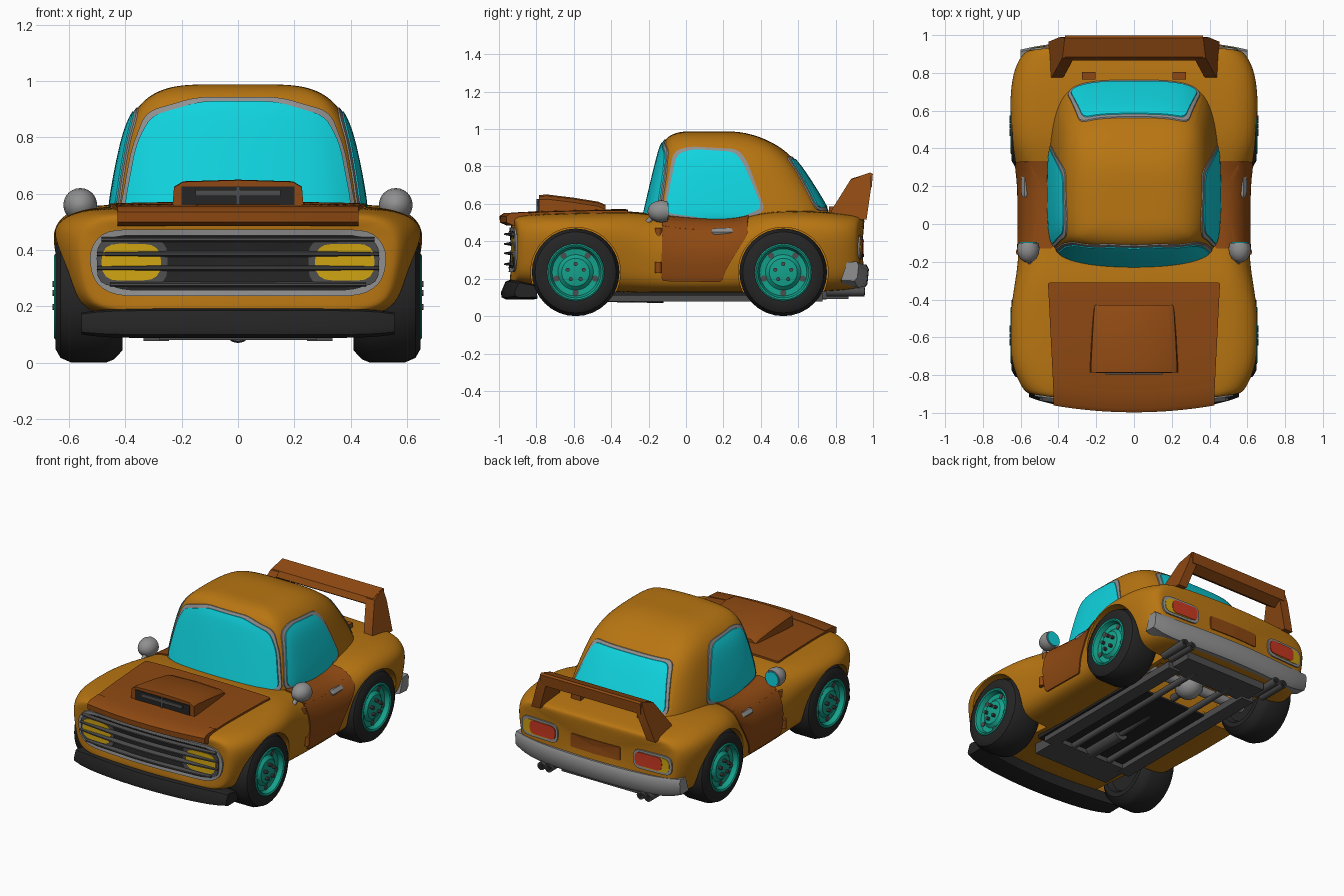
import bpy, bmesh, math
from mathutils import Vector
from mathutils.bvhtree import BVHTree

if "Cube" in bpy.data.objects:
    bpy.data.objects.remove(bpy.data.objects["Cube"])

COL = {"orange paint": (.48, .18, .006), "brown paint": (.27, .066, .006), "cyan glass": (.005, .66, .74),
       "teal rim": (.007, .36, .26), "light metal": (.28, .28, .28), "dark metal": (.075, .075, .075),
       "black rubber": (.018, .018, .018), "yellow lamp": (.62, .37, .006), "red lamp": (.58, .04, .015)}
M = {}
for k, c in COL.items():
    M[k] = bpy.data.materials.new(k)
    M[k].diffuse_color = (*c, 1)
ORANGE, BROWN, CYAN, TEAL, METAL, DARK, BLACK, YELLOW, RED = M.values()


def make(name, verts, faces, mat, fix=True):
    me = bpy.data.meshes.new(name)
    me.from_pydata([tuple(v) for v in verts], [], faces)
    if fix:
        bm = bmesh.new()
        bm.from_mesh(me)
        bmesh.ops.recalc_face_normals(bm, faces=bm.faces)
        bm.to_mesh(me)
        bm.free()
    me.materials.append(mat)
    ob = bpy.data.objects.new(name, me)
    bpy.context.collection.objects.link(ob)
    return ob


def loft(name, rings, mat):
    n, k = len(rings[0]), len(rings)
    faces = [(i * n + j, i * n + (j + 1) % n, (i + 1) * n + (j + 1) % n, (i + 1) * n + j)
             for i in range(k - 1) for j in range(n)]
    faces += [tuple(range(n)), tuple(range((k - 1) * n, k * n))]
    return make(name, [v for r in rings for v in r], faces, mat)


def lathe(name, prof, mat, axis, c, n=32):
    """Revolve (distance along axis, radius) pairs around an x or y axis through c."""
    rings = []
    for t, r in prof:
        a = [(r * math.cos(2 * math.pi * i / n), r * math.sin(2 * math.pi * i / n)) for i in range(n)]
        rings.append([(t, c[1] + p, c[2] + q) if axis == "x" else (c[0] + p, t, c[2] + q) for p, q in a])
    return loft(name, rings, mat)


def cyl(name, a, b, r, mat, n=16):
    a, b = Vector(a), Vector(b)
    q = (b - a).to_track_quat("Z", "Y")
    ring = [q @ Vector((r * math.cos(2 * math.pi * i / n), r * math.sin(2 * math.pi * i / n), 0)) for i in range(n)]
    return loft(name, [[a + v for v in ring], [b + v for v in ring]], mat)


def box(name, c, s, mat):
    ring = [(c[0] + i * s[0] / 2, c[2] + k * s[2] / 2) for i, k in ((-1, -1), (1, -1), (1, 1), (-1, 1))]
    return loft(name, [[(x, c[1] + j * s[1] / 2, z) for x, z in ring] for j in (-1, 1)], mat)


def bar(name, sec, hw, bow, mat, lift=0, taper=0, n=20):
    """Sweep a (y, z) section across the car along a bowed path."""
    cy, cz = (sum(p[i] for p in sec) / len(sec) for i in (0, 1))
    rings = []
    for i in range(n + 1):
        t = 2 * i / n - 1
        k, x = 1 - taper * t ** 8, t * hw
        rings.append([(x, cy + (y - cy) * k + bow * x * x, cz + (z - cz) * k + lift * t ** 6) for y, z in sec])
    return loft(name, rings, mat)


def rounded(pts, r):
    out, dense = [], []
    for i, p in enumerate(pts):
        p, a, b = Vector(p), Vector(pts[i - 1]), Vector(pts[(i + 1) % len(pts)])
        s = p + (a - p).normalized() * min(r, (a - p).length * .45)
        e = p + (b - p).normalized() * min(r, (b - p).length * .45)
        out += [s * (1 - t) ** 2 + p * 2 * t * (1 - t) + e * t * t for t in (0, .25, .5, .75, 1)]
    for i, p in enumerate(out):
        q = out[(i + 1) % len(out)]
        k = max(1, int((q - p).length / .03))
        dense += [p.lerp(q, j / k) for j in range(k)]
    return dense


VIEW = {"R": ((1, 0, 0), lambda u, v: (2, u, v)), "L": ((-1, 0, 0), lambda u, v: (-2, u, v)),
        "F": ((0, -1, 0), lambda u, v: (u, -2, v)), "B": ((0, 1, 0), lambda u, v: (u, 2, v)),
        "T": ((0, 0, 1), lambda u, v: (u, v, 2))}


def panel(name, tree, pts, view, off, mat, r=.04, rings=10):
    """Thin plate with a rounded outline, projected onto a surface along a view direction."""
    out, (d, f) = rounded(pts, r), VIEW[view]
    d, n = Vector(d), len(out)
    c = sum(out, Vector((0, 0))) / n
    verts = []
    for k in [0.002] + [i / rings for i in range(1, rings + 1)]:
        for p in out:
            o = Vector(f(*c.lerp(p, k)))
            h, nor, _, _ = tree.ray_cast(o, -d)
            if h is None:
                h, nor, _, _ = tree.find_nearest(o - d * 1.5)
            verts.append(h + (nor if nor.dot(d) > 0 else -nor) * off)
    verts += [v - d * (off + .012) for v in verts[-n:]]
    faces = [(i * n + j, i * n + (j + 1) % n, (i + 1) * n + (j + 1) % n, (i + 1) * n + j)
             for i in range(rings + 1) for j in range(n)] + [tuple(reversed(range(n)))]
    q = [verts[i] for i in faces[(rings // 2) * n]]
    if (q[2] - q[0]).cross(q[3] - q[1]).dot(d) < 0:
        faces = [tuple(reversed(g)) for g in faces]
    return make(name, verts, faces, mat, False)


def smooth_tree(ob):
    mod = ob.modifiers.new("smooth", "SUBSURF")
    mod.levels = mod.render_levels = 3
    return BVHTree.FromObject(ob, bpy.context.evaluated_depsgraph_get())


# Lower body: y, half width, bottom half width, bottom z, shoulder z, top z
ST = [(-.95, .53, .49, .20, .42, .50), (-.945, .58, .53, .18, .43, .53), (-.90, .615, .55, .17, .44, .54),
      (-.78, .66, .58, .16, .45, .548), (-.6, .668, .59, .15, .45, .552), (-.42, .66, .59, .13, .45, .556),
      (-.27, .63, .58, .125, .42, .558), (-.13, .615, .58, .125, .34, .535), (.1, .615, .58, .125, .33, .515),
      (.27, .62, .58, .125, .35, .515), (.4, .655, .59, .125, .44, .555), (.55, .668, .59, .125, .45, .565),
      (.75, .664, .59, .13, .45, .56), (.88, .64, .57, .14, .44, .545), (.955, .59, .53, .15, .43, .535),
      (.965, .54, .49, .18, .42, .51)]
rings = []
for y, w, wb, zb, zs, zt in ST:
    half = [(0, zb), (wb * .6, zb), (wb, zb), (wb + .6 * (w - wb), (zb + zs) / 2), (w, zs),
            (w * .95, zs + .6 * (zt - zs)), (w * .84, zt - .01), (w * .7, zt), (0, zt + .005)]
    bow = .15 * min(1, max(0, (abs(y) - .5) / .4)) * (1 if y < 0 else -.8)
    rings.append([(x, y + bow * x * x, z) for x, z in half + [(-x, z) for x, z in half[-2:0:-1]]])
body = loft("body", rings, ORANGE)
bt = smooth_tree(body)
# Wheel arches and axle recess are cut out
WHEELS = (("front", -.59), ("rear", .52))
cutters = [cyl("arch_cutter", (s * .38, y, .235), (s * .9, y, .235), .24, ORANGE, 48) for s in (1, -1) for _, y in WHEELS]
cutters.append(box("axle_cutter", (0, .52, .1), (.7, .3, .3), ORANGE))
for c in cutters:
    mod = body.modifiers.new("cut", "BOOLEAN")
    mod.operation, mod.solver, mod.object = "DIFFERENCE", "EXACT", c
mesh = bpy.data.meshes.new_from_object(body.evaluated_get(bpy.context.evaluated_depsgraph_get()))
body.modifiers.clear()
body.data = mesh
for c in cutters:
    bpy.data.objects.remove(c)

# Cabin: z, half width, front y, rear y
rings = []
for z, w, f, b in [(.44, .455, -.25, .805), (.55, .457, -.225, .77), (.72, .425, -.185, .665), (.86, .392, -.15, .57),
                   (.945, .33, -.125, .44), (.988, .23, -.05, .30), (.988, .08, .05, .18)]:
    L = b - f
    half = [(0, f), (.5 * w, f + .012 * L), (.88 * w, f + .055 * L), (w, f + .14 * L), (w, f + .5 * L),
            (.97 * w, f + .75 * L), (.84 * w, f + .95 * L), (.5 * w, b), (0, b)]
    rings.append([(x, y, z) for x, y in half + [(-x, y) for x, y in half[-2:0:-1]]])
cabin = loft("cabin", rings, ORANGE)
ct = smooth_tree(cabin)


def sym(half):
    return half + [(-x, z) for x, z in reversed(half)]


def rect(c, a, z, b):
    return [(c + i * a, z + k * b) for i, k in ((-1, -1), (1, -1), (1, 1), (-1, 1))]


def window(name, pts, view):
    cx, cy = (sum(p[i] for p in pts) / len(pts) for i in (0, 1))
    inner = [(x - math.copysign(.018, x - cx), y - math.copysign(.016, y - cy)) for x, y in pts]
    panel(name + "_frame", ct, pts, view, .005, METAL, .045)
    panel(name + "_glass", ct, inner, view, .009, CYAN, .04)


window("windshield", sym([(.418, .53), (.375, .76), (.325, .89), (.15, .94)]), "F")
window("rear_window", sym([(.355, .56), (.285, .85)]), "B")
for s, v in ((1, "R"), (-1, "L")):
    window("side_window", [(-.125, .535), (-.105, .66), (-.065, .88), (.02, .905), (.28, .89), (.33, .82), (.425, .56),
                           (.26, .49)], v)
    # Doors with hinges, handles and mirrors
    panel("door", bt, [(-.13, .19), (.19, .185), (.225, .27), (.33, .43), (.335, .505), (-.13, .51)], v, .008, BROWN, .02, 14)
    panel("door_top", bt, [(s * x, y) for x, y in ((.43, -.13), (.565, -.13), (.565, .335), (.43, .335))], "T", .008, BROWN, .01)
    for z, x in ((.44, .58), (.26, .608)):
        cyl("door_hinge", (s * x, -.148, z - .03), (s * x, -.148, z + .03), .018, BROWN)
    h = bar("door_handle", [(s * x, z) for x, z in ((.55, .435), (.59, .435), (.597, .45), (.58, .47), (.54, .468))],
            .06, 0, METAL, 0, .4)
    for p in h.data.vertices:
        p.co = (p.co.y, p.co.x + .2, p.co.z)
    h.data.flip_normals()
    lathe("mirror_housing", [(-.205, .005), (-.2, .022), (-.185, .042), (-.16, .055), (-.13, .06), (-.1, .053)],
          METAL, "y", (s * .56, 0, .56), 24)
    lathe("mirror_glass", [(-.102, .046), (-.094, .046)], CYAN, "y", (s * .56, 0, .56), 24)
    cyl("mirror_arm", (s * .545, -.225, .48), (s * .555, -.16, .55), .014, METAL)

# Hood, lip and air scoop
panel("hood", bt, [(-.455, -.31), (.455, -.31), (.425, -.90), (.2, -.93), (-.2, -.93), (-.425, -.90)], "T", .012, BROWN, .015, 14)
bar("hood_lip", [(-.995, .50), (-.997, .535), (-.975, .55), (-.88, .5565), (-.88, .49), (-.96, .485)], .427, .2, BROWN)
rings = []
for y, w, h in ((-.785, .235, .648), (-.74, .235, .65), (-.6, .228, .633), (-.47, .22, .612), (-.43, .215, .595)):
    half = [(w, .53), (w - .008, h - .025), (w - .04, h - .006), (0, h)]
    rings.append([(x, y, z) for x, z in half + [(-x, z) for x, z in half[-2::-1]]])
loft("air_scoop", rings, BROWN)
box("scoop_opening", (0, -.785, .593), (.40, .008, .065), BLACK)
box("scoop_grille_bar", (0, -.79, .603), (.30, .012, .022), DARK)
box("scoop_post", (0, -.79, .593), (.014, .016, .065), DARK)

# Grille with headlights behind the slats
g = sym([(.44, .235), (.515, .29), (.53, .40), (.47, .475)])
panel("grille_frame", bt, g, "F", .010, METAL, .08)
panel("grille_opening", bt, [(x * .955, .355 + (z - .355) * .84) for x, z in g], "F", .013, BLACK, .08)
for s in (1, -1):
    panel("headlight_ring", bt, rect(s * .375, .125, .357, .085), "F", .016, DARK, .06, 5)
    panel("headlight", bt, rect(s * .378, .105, .357, .066), "F", .020, YELLOW, .06, 5)
for z, hw in ((.277, .455), (.335, .50), (.385, .50), (.437, .485)):
    bar("grille_slat", [(-.972, z - .003), (-.972, z + .005), (-.94, z + .011), (-.94, z - .009)], hw, .15, DARK)

# Bumpers
bar("front_bumper", [(-.985, .10), (-.99, .125), (-.965, .185), (-.945, .192), (-.84, .17), (-.83, .09), (-.96, .088)],
    .555, .19, BLACK, 0, .25)
bar("rear_bumper", [(.97, .17), (.978, .25), (.965, .275), (.90, .27), (.86, .15), (.95, .145)], .60, -.13, METAL, .03, .2)

# Tail lights and plate recess
for s in (1, -1):
    panel("tail_light_frame", bt, rect(s * .41, .135, .365, .062), "B", .009, METAL, .05, 5)
    panel("turn_signal", bt, rect(s * .42, .11, .365, .047), "B", .012, YELLOW, .045, 5)
    panel("tail_light", bt, rect(s * .385, .095, .368, .044), "B", .015, RED, .035, 5)
panel("plate_recess", bt, rect(0, .18, .36, .045), "B", .006, BROWN, .01, 5)

# Spoiler on legs that lean inward
bar("spoiler_wing", [(.865, .70), (.885, .735), (.985, .768), (.999, .76), (.993, .69), (.93, .66)], .365, .0, BROWN)
for s in (1, -1):
    prof = [(.77, .53), (.78, .57), (.88, .73), (.985, .766), (.99, .69), (.965, .515)]
    loft("spoiler_leg", [[(s * (x - .08 * (z - .53) / .235), y, z) for y, z in prof] for x in (.447, .385)], BROWN)
    box("trunk_hinge", (s * .24, .785, .57), (.07, .04, .03), BROWN)

# Wheels
for s in (1, -1):
    for nm, y in WHEELS:
        def spin(part, prof, mat):
            lathe(nm + part, [(s * x, r) for x, r in prof], mat, "x", (0, y, .234), 32)
        spin("_tire", [(.45, .01), (.44, .14), (.41, .16), (.41, .19), (.44, .222), (.47, .234), (.59, .234), (.63, .217),
                       (.648, .185), (.645, .15), (.60, .148), (.59, .01)], BLACK)
        spin("_rim", [(.60, .153), (.648, .153), (.653, .146), (.648, .137), (.618, .126), (.615, .095), (.634, .075),
                      (.64, .03), (.64, .004)], TEAL)
        for i in range(10):
            a = math.pi * (i / 5 + .5)
            r, x, rad = (.045, .658, .011) if i % 2 == 0 else (.11, .621, .017)
            p = (y + r * math.cos(a), .234 + r * math.sin(a))
            cyl(nm + ("_lug_nut" if i % 2 == 0 else "_rim_hole"), (s * .60, *p), (s * x, *p), rad, DARK, 10)

# Chassis, drivetrain and exhaust
box("floor_plate", (0, -.06, .125), (.70, .86, .03), BLACK)
box("front_crossmember", (0, -.5, .115), (.56, .2, .07), DARK)
cyl("gearbox", (0, -.42, .125), (0, -.12, .12), .05, DARK)
cyl("driveshaft", (0, -.15, .115), (0, .5, .15), .022, DARK)
lathe("differential", [(.43, .01), (.445, .05), (.48, .078), (.52, .085), (.56, .078), (.595, .05), (.61, .01)],
      METAL, "y", (0, 0, .165), 24)
cyl("rear_axle", (-.42, .52, .165), (.42, .52, .165), .032, METAL)
box("silencer", (0, .775, .13), (.60, .19, .075), DARK)
for s in (1, -1):
    box("chassis_rail", (s * .29, .14, .1), (.09, 1.18, .045), DARK)
    cyl("exhaust_pipe", (s * .14, -.4, .1), (s * .14, .75, .11), .02, DARK)
    for x in (.335, .39):
        cyl("exhaust_tip", (s * x, .75, .132), (s * x, .955, .132), .026, DARK)
        cyl("exhaust_bore", (s * x, .95, .132), (s * x, .958, .132), .018, BLACK)

bpy.ops.object.select_all(action="SELECT")
bpy.context.view_layer.objects.active = body
bpy.ops.object.shade_smooth_by_angle(angle=math.radians(35))

for m in bpy.data.materials:
    if m.users and not m.is_grease_pencil:
        m.use_nodes = True
        m.node_tree.nodes["Principled BSDF"].inputs["Base Color"].default_value = m.diffuse_color
